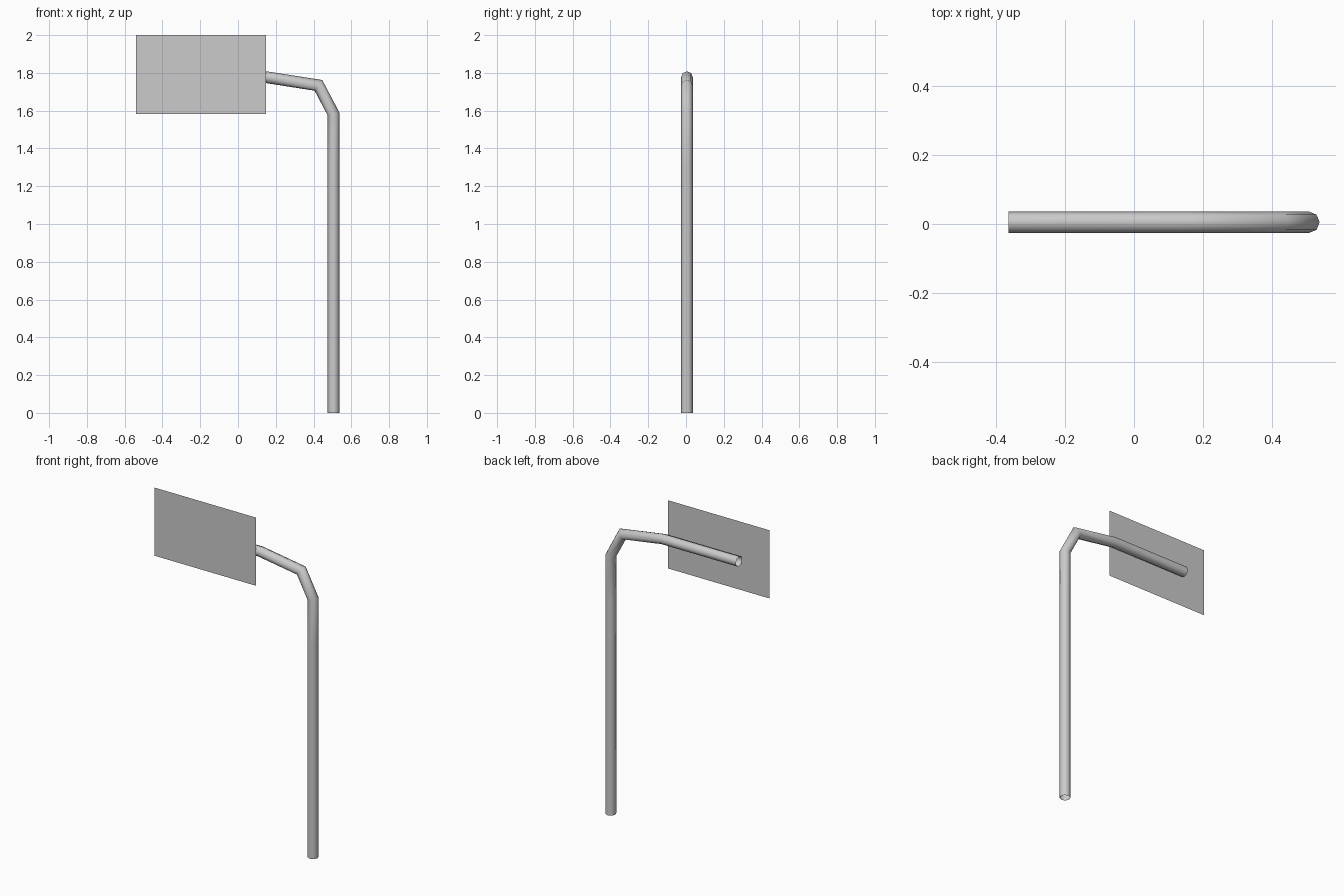
import bpy, bmesh, math
from mathutils import Vector

cube = bpy.data.objects.get("Cube")
if cube:
    bpy.data.objects.remove(cube, do_unlink=True)


def make_material(name, colour):
    mat = bpy.data.materials.new(name)
    mat.use_nodes = True
    mat.diffuse_color = colour
    mat.node_tree.nodes["Principled BSDF"].inputs["Base Color"].default_value = colour
    return mat


def add_object(name, bm, mat, smooth):
    mesh = bpy.data.meshes.new(name)
    bm.to_mesh(mesh)
    bm.free()
    mesh.materials.append(mat)
    for poly in mesh.polygons:
        poly.use_smooth = smooth
    obj = bpy.data.objects.new(name, mesh)
    bpy.context.collection.objects.link(obj)
    return obj


def swept_tube(path, radius, sides):
    """Open tube along a path in the xz plane, with mitred bends."""
    bm = bmesh.new()
    rings = []
    across = Vector((0, 1, 0))
    for i, point in enumerate(path):
        before = (point - path[i - 1]).normalized() if i else None
        after = (path[i + 1] - point).normalized() if i < len(path) - 1 else None
        before, after = before or after, after or before
        tangent = (before + after).normalized()
        outward = across.cross(tangent) / tangent.dot(before)
        ring = []
        for k in range(sides):
            a = math.tau * k / sides
            ring.append(bm.verts.new(point + radius * (math.cos(a) * outward + math.sin(a) * across)))
        rings.append(ring)
    for low, high in zip(rings, rings[1:]):
        for k in range(sides):
            n = (k + 1) % sides
            bm.faces.new((low[k], low[n], high[n], high[k]))
    bmesh.ops.recalc_face_normals(bm, faces=bm.faces)
    return bm


grey = make_material("plain grey", (0.6, 0.6, 0.6, 1))

# Bent hollow post with its overhanging arm
PATH = [(0.506, 0), (0.506, 1.31), (0.506, 1.582), (0.426, 1.734), (0.15, 1.777), (-0.363, 1.777)]
post = swept_tube([Vector((x, 0.005, z)) for x, z in PATH], 0.031, 8)
add_object("bent_post", post, grey, True)

# Flat sign panel in front of the arm, facing forward
panel = bmesh.new()
corners = [(-0.54, 1.582), (0.148, 1.582), (0.148, 2.0), (-0.54, 2.0)]
panel.faces.new([panel.verts.new((x, -0.036, z)) for x, z in corners])
add_object("sign_panel", panel, grey, False)
